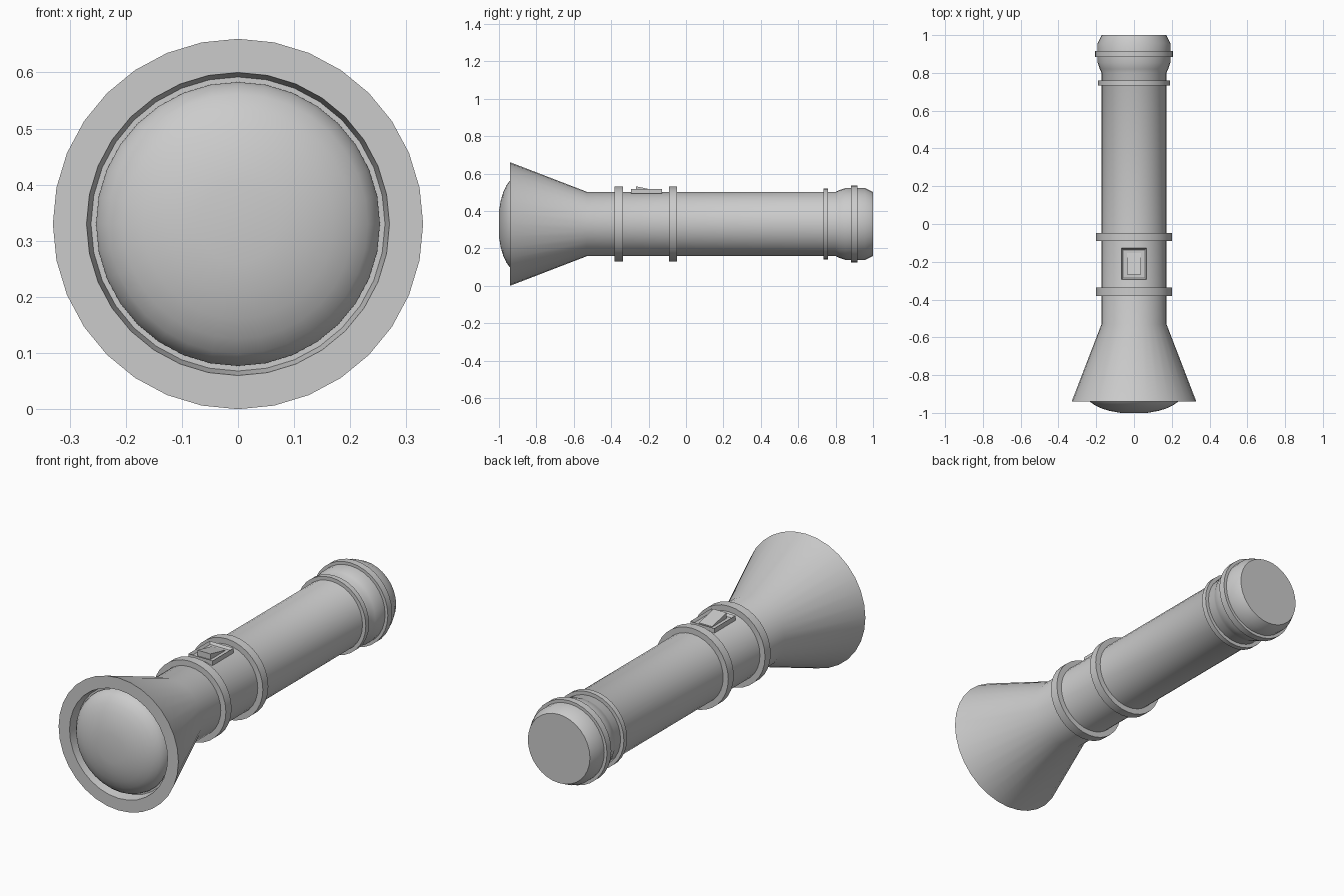
import bpy, bmesh, math

if "Cube" in bpy.data.objects:
    bpy.data.objects.remove(bpy.data.objects["Cube"])

CZ, SIDES = 0.33, 32   # height of the long axis, sides of every round part


def finish(name, bm, angle=30):
    bmesh.ops.remove_doubles(bm, verts=bm.verts, dist=1e-5)
    bmesh.ops.recalc_face_normals(bm, faces=bm.faces)
    me = bpy.data.meshes.new(name)
    bm.to_mesh(me)
    bm.free()
    ob = bpy.data.objects.new(name, me)
    bpy.context.collection.objects.link(ob)
    bpy.ops.object.select_all(action='DESELECT')
    bpy.context.view_layer.objects.active = ob
    ob.select_set(True)
    bpy.ops.object.shade_smooth_by_angle(angle=math.radians(angle))
    return ob


def lathe(name, profile, closed=False):
    """Revolve (radius, y) points about the long axis; open ends are capped."""
    bm = bmesh.new()
    rings = []
    for r, y in profile:
        rings.append([bm.verts.new((r * math.sin(2 * math.pi * i / SIDES), y,
                                    CZ + r * math.cos(2 * math.pi * i / SIDES)))
                      for i in range(SIDES)])
    pairs = list(zip(rings, rings[1:]))
    if closed:
        pairs.append((rings[-1], rings[0]))
    else:
        bm.faces.new(rings[0])
        bm.faces.new(rings[-1])
    for a, b in pairs:
        for i in range(SIDES):
            j = (i + 1) % SIDES
            bm.faces.new((a[i], a[j], b[j], b[i]))
    return finish(name, bm)


# Body: lens recess, flared head, handle tube and tail cap
lathe("flashlight_body", [
    (0.262, -0.89), (0.27, -0.94), (0.33, -0.94), (0.172, -0.53),
    (0.172, 0.80), (0.181, 0.82), (0.192, 0.853), (0.192, 0.957), (0.171, 1.0)])

# Domed lens
steps = [0, 12, 24, 36, 48, 60, 74]
lathe("lens", [(0.253 * math.cos(math.radians(a)),
                -0.90 - 0.10 * math.sin(math.radians(a)) / math.sin(math.radians(74)))
               for a in steps])

# Raised grip rings
for name, y0, y1, r in [("front_ring", -0.381, -0.336, 0.2),
                        ("middle_ring", -0.090, -0.047, 0.2),
                        ("rear_ring", 0.734, 0.760, 0.19),
                        ("tail_ring", 0.883, 0.917, 0.207)]:
    lathe(name, [(0.165, y0), (r, y0), (r, y1), (0.165, y1)], closed=True)

# Switch housing: box with a recessed top
SY = -0.211
bm = bmesh.new()
bmesh.ops.create_cube(bm, size=1)
for v in bm.verts:
    v.co = (v.co.x * 0.132, SY + v.co.y * 0.166, 0.504 + v.co.z * 0.024)
top = max(bm.faces, key=lambda f: f.calc_center_median().z)
bmesh.ops.inset_region(bm, faces=[top], thickness=0.012)
for v in top.verts:
    v.co.z -= 0.012
finish("switch_housing", bm)

# Rocker button: wedge, high towards the head
bm = bmesh.new()
bmesh.ops.create_cube(bm, size=1)
for v in bm.verts:
    front, up = v.co.y < 0, v.co.z > 0
    z = (0.532 if front else 0.507) if up else 0.496
    v.co = (v.co.x * 0.072, SY + v.co.y * 0.115, z)
finish("switch_button", bm)
